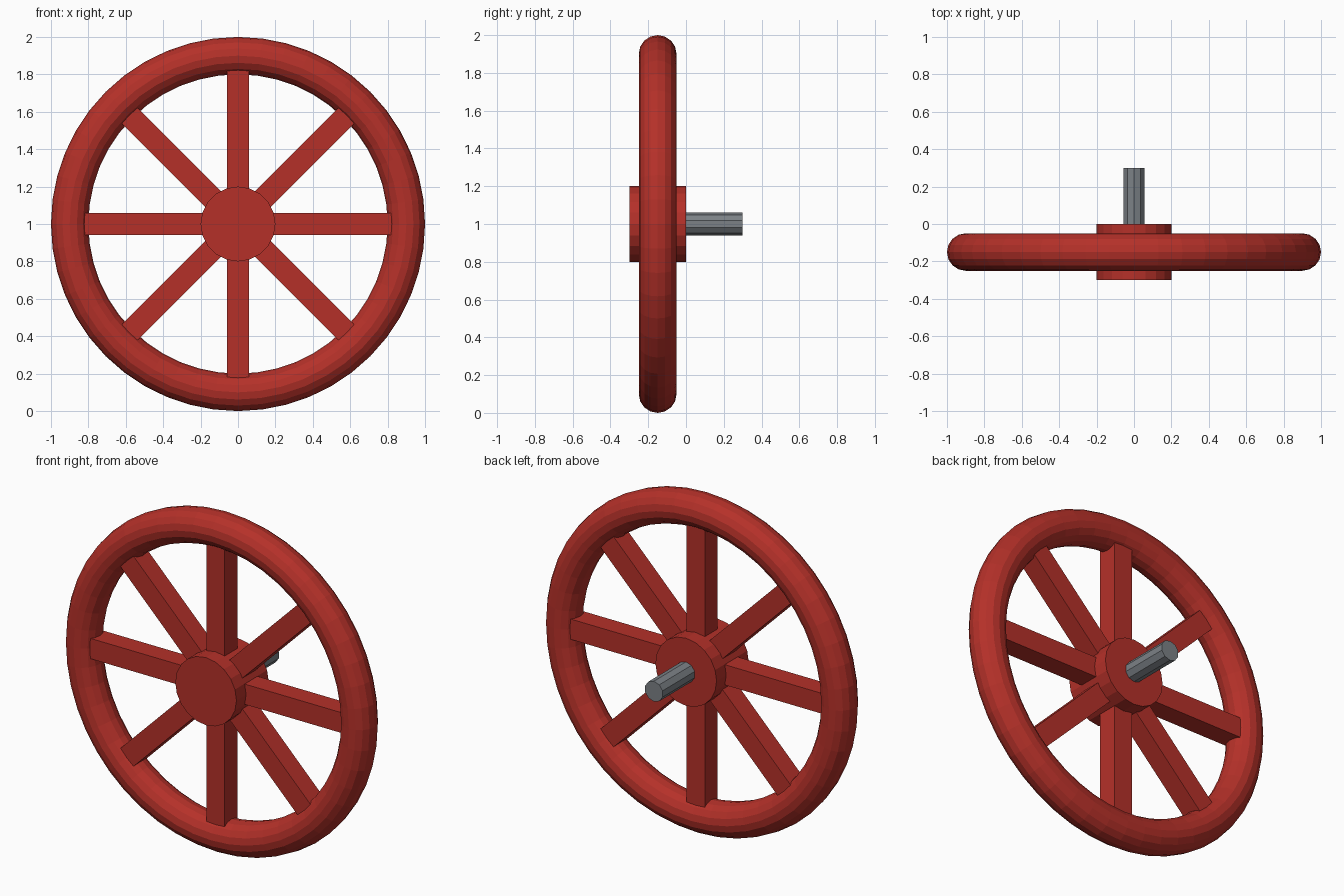
import bpy, math
from mathutils import Matrix, Vector

if "Cube" in bpy.data.objects:
    bpy.data.objects.remove(bpy.data.objects["Cube"])

CENTRE = Vector((0, -0.15, 1.0))      # middle of the wheel
FACE_Y = Matrix.Rotation(math.pi / 2, 4, 'X')


def material(name, rgb):
    m = bpy.data.materials.new(name)
    m.diffuse_color = (*rgb, 1)
    m.use_nodes = True
    m.node_tree.nodes["Principled BSDF"].inputs["Base Color"].default_value = m.diffuse_color
    return m


red = material("red_paint", (0.46, 0.03, 0.022))
steel = material("steel", (0.2, 0.22, 0.24))


def finish(name, mat):
    ob = bpy.context.object
    ob.name = name
    ob.data.materials.append(mat)
    return ob


def cylinder(name, radius, y0, y1, sides, mat, turn=0):
    # cylinder lying along y between y0 and y1
    bpy.ops.mesh.primitive_cylinder_add(vertices=sides, radius=radius, depth=y1 - y0)
    ob = finish(name, mat)
    ob.data.transform(FACE_Y @ Matrix.Rotation(turn, 4, 'Z'))
    ob.location = (0, (y0 + y1) / 2, CENTRE.z)
    return ob


# round rim
bpy.ops.mesh.primitive_torus_add(major_radius=0.9, minor_radius=0.1,
                                 major_segments=48, minor_segments=16)
rim = finish("rim", red)
rim.data.transform(FACE_Y)
rim.location = CENTRE

# hub and axle
cylinder("hub", 0.2, -0.3, 0.0, 20, red)
cylinder("axle", 0.06, -0.05, 0.3, 10, steel)

# eight square spokes, sunk into hub and rim
INNER, OUTER, THICK = 0.17, 0.88, 0.12
for i in range(8):
    bpy.ops.mesh.primitive_cube_add(size=1)
    spoke = finish(f"spoke_{i + 1}", red)
    spoke.data.transform(Matrix.Translation((0, 0, (INNER + OUTER) / 2))
                         @ Matrix.Diagonal((THICK, THICK, OUTER - INNER, 1)))
    spoke.rotation_euler = (0, i * math.pi / 4, 0)
    spoke.location = CENTRE
